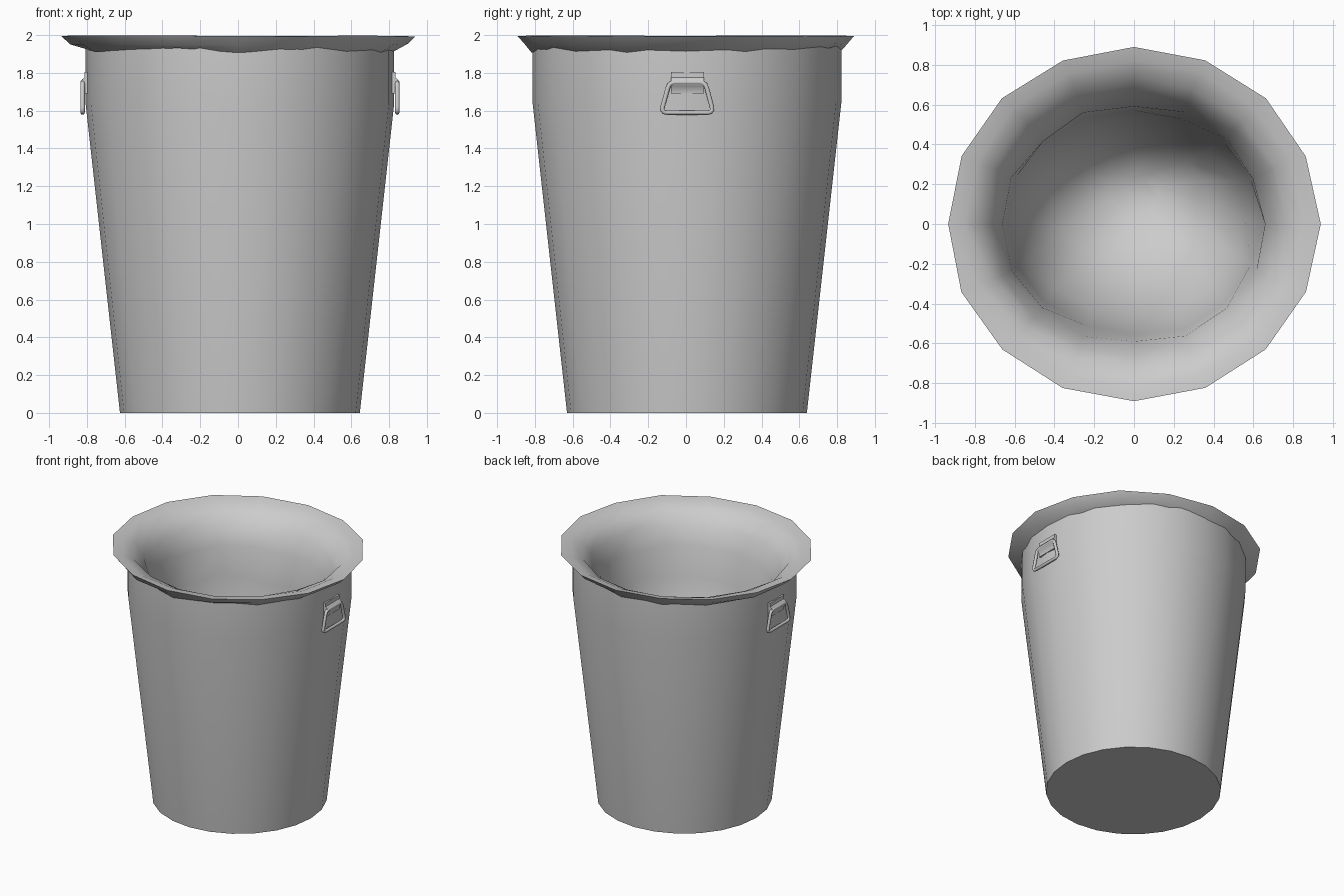
import bpy, bmesh, math, random
from mathutils import Vector

if "Cube" in bpy.data.objects:
    bpy.data.objects.remove(bpy.data.objects["Cube"])
random.seed(4)
CX, CY = 0.01, 0.005


def finish(name, bm, angle=40):
    bmesh.ops.recalc_face_normals(bm, faces=bm.faces)
    me = bpy.data.meshes.new(name)
    bm.to_mesh(me)
    bm.free()
    ob = bpy.data.objects.new(name, me)
    bpy.context.collection.objects.link(ob)
    bpy.ops.object.select_all(action='DESELECT')
    ob.select_set(True)
    bpy.context.view_layer.objects.active = ob
    bpy.ops.object.shade_smooth_by_angle(angle=math.radians(angle))
    return ob


def loft(bm, rings, cap_first=False, cap_last=False, closed=False):
    loops = [[bm.verts.new(p) for p in ring] for ring in rings]
    pairs = list(zip(loops, loops[1:]))
    if closed:
        pairs.append((loops[-1], loops[0]))
    for a, b in pairs:
        for i in range(len(a)):
            j = (i + 1) % len(a)
            bm.faces.new((a[i], a[j], b[j], b[i]))
    if cap_first:
        bm.faces.new(loops[0])
    if cap_last:
        bm.faces.new(loops[-1])


# Tapered bin body with a straight collar
bm = bmesh.new()
N = 24
loft(bm, [[(CX + r * math.cos(2 * math.pi * i / N), CY + r * math.sin(2 * math.pi * i / N), z)
           for i in range(N)] for r, z in ((0.635, 0), (0.817, 1.64), (0.817, 1.945))], cap_first=True)
finish("bin_body", bm, 30)

# Liner bag: ragged underside, flared lip, throat and sagging pouch
# rx, ry, z, y shift, radial jitter, height jitter
profile = [
    (0.815, 0.815, 1.920, 0, 0.004, 0.016),
    (0.895, 0.850, 1.950, 0, 0.006, 0.006),
    (0.937, 0.892, 1.996, 0, 0.003, 0.003),
    (0.860, 0.825, 1.985, 0, 0.008, 0.006),
    (0.775, 0.740, 1.945, 0, 0.012, 0.010),
    (0.705, 0.660, 1.860, 0, 0.015, 0.015),
    (0.660, 0.600, 1.720, 0, 0.020, 0.020),
    (0.640, 0.570, 1.480, 0.01, 0.025, 0.030),
    (0.560, 0.500, 1.100, 0.03, 0.030, 0.030),
    (0.380, 0.300, 0.750, 0.10, 0.020, 0.020),
    (0.120, 0.100, 0.620, 0.15, 0.010, 0.010),
]
bm = bmesh.new()
M = 16
rings = []
for rx, ry, z, dy, jr, jz in profile:
    ring = []
    for i in range(M):
        a = 2 * math.pi * i / M
        k = 1 + random.uniform(-jr, jr)
        ring.append((rx * k * math.cos(a), dy + ry * k * math.sin(a), z + random.uniform(-jz, jz)))
    rings.append(ring)
loft(bm, rings, cap_last=True)
finish("liner_bag", bm, 60)


def tube(bm, path, r, sides=8):
    # closed tube around a loop lying roughly in the YZ plane
    n = len(path)
    rings = []
    for i, p in enumerate(path):
        t = (path[(i + 1) % n] - path[i - 1]).normalized()
        u = Vector((1, 0, 0))
        v = t.cross(u).normalized()
        u = v.cross(t)
        rings.append([p + r * (math.cos(2 * math.pi * k / sides) * u + math.sin(2 * math.pi * k / sides) * v)
                      for k in range(sides)])
    loft(bm, rings, closed=True)


# Side handles: hinged strap plus a rounded trapezoid wire ring
for side, label in ((1, "right"), (-1, "left")):
    wall = CX + side * 0.813
    bm = bmesh.new()
    section = [(-0.012, 1.69), (0.008, 1.69), (0.010, 1.715), (0.022, 1.730), (0.030, 1.748),
               (0.022, 1.766), (0.010, 1.775), (0.010, 1.805), (-0.012, 1.805)]
    loft(bm, [[(wall + side * d, y, z) for d, z in section] for y in (-0.08, 0.095)],
         cap_first=True, cap_last=True)
    finish("handle_strap_" + label, bm, 35)

    corners = [(-0.088, 1.750), (-0.132, 1.590), (0.145, 1.590), (0.102, 1.750)]
    path = []
    for i, c in enumerate(corners):
        c = Vector((0, *c))
        a = (Vector((0, *corners[i - 1])) - c).normalized() * 0.03
        b = (Vector((0, *corners[(i + 1) % 4])) - c).normalized() * 0.03
        for t in (0, 0.33, 0.67, 1):
            path.append(c + a * (1 - t) ** 2 + b * t ** 2 + Vector((wall + side * 0.02, 0, 0)))
    bm = bmesh.new()
    tube(bm, path, 0.012)
    finish("handle_ring_" + label, bm, 50)
